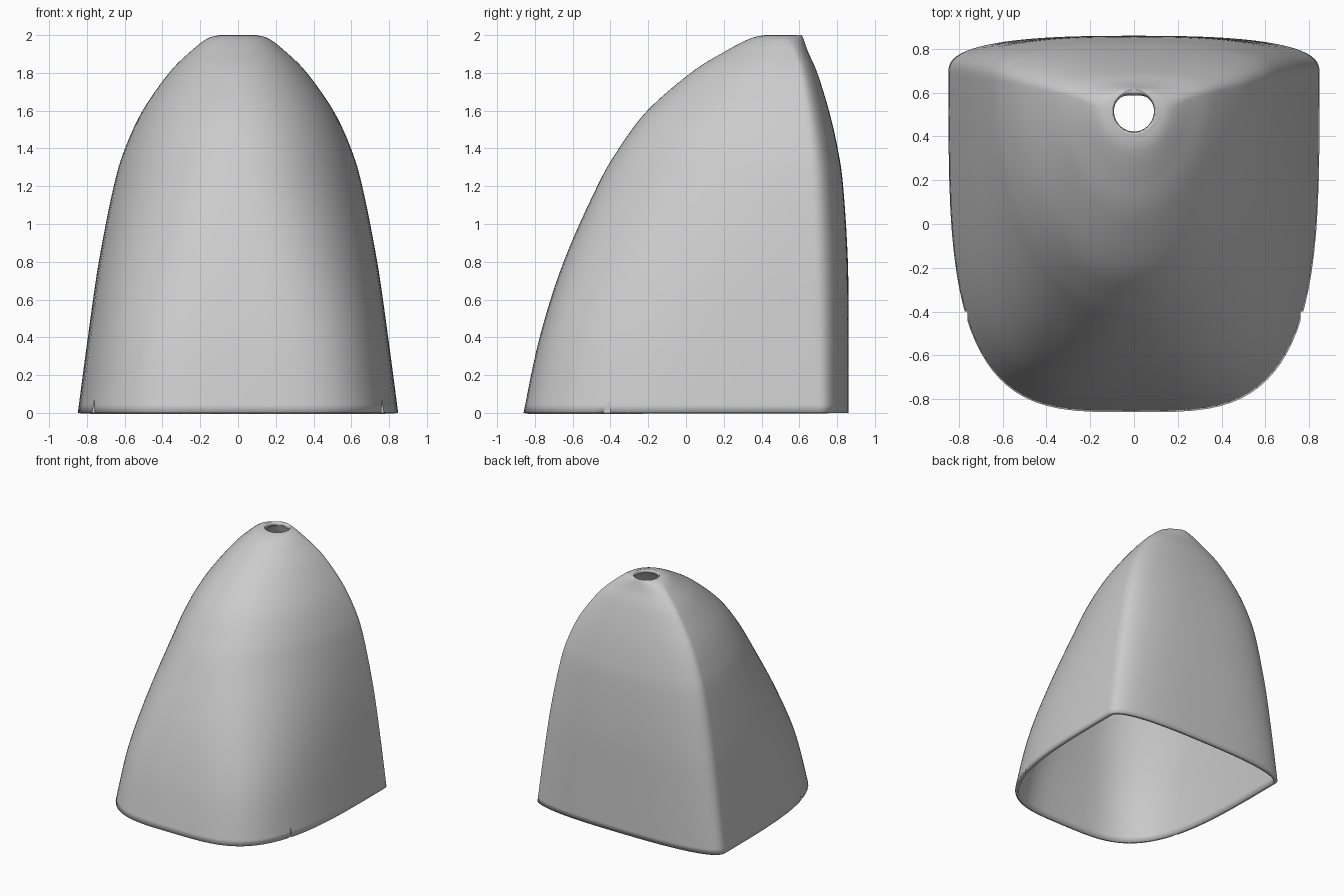
import bpy, bmesh, math

if "Cube" in bpy.data.objects:
    bpy.data.objects.remove(bpy.data.objects["Cube"])

grey = bpy.data.materials.new("plain_grey")
grey.diffuse_color = (0.6, 0.6, 0.6, 1)
grey.use_nodes = True
grey.node_tree.nodes["Principled BSDF"].inputs["Base Color"].default_value = grey.diffuse_color

# Key sections: height, half width, front y, back y, y of widest point, front power, back power
KEYS = [
    (0.00, 0.848, -0.860, 0.860, 0.69, 3.6, 2.7),
    (0.40, 0.795, -0.775, 0.860, 0.68, 3.4, 2.7),
    (0.80, 0.737, -0.648, 0.857, 0.67, 2.8, 2.6),
    (1.20, 0.658, -0.470, 0.832, 0.66, 2.3, 2.5),
    (1.40, 0.598, -0.355, 0.803, 0.65, 2.2, 2.4),
    (1.60, 0.505, -0.205, 0.757, 0.63, 2.1, 2.3),
    (1.80, 0.365, 0.025, 0.695, 0.60, 2.0, 2.2),
    (1.91, 0.255, 0.200, 0.647, 0.57, 2.0, 2.1),
    (1.98, 0.165, 0.335, 0.622, 0.53, 2.0, 2.0),
    (2.00, 0.098, 0.417, 0.613, 0.515, 2.0, 2.0),
]
STEPS, SIDES = 6, 96


def spline(a, b, c, d, t):
    return 0.5 * (2 * b + (c - a) * t + (2 * a - 5 * b + 4 * c - d) * t * t
                  + (3 * b - a - 3 * c + d) * t ** 3)


def sections():
    last = len(KEYS) - 1
    for i in range(last):
        quad = [KEYS[min(max(i + k, 0), last)] for k in (-1, 0, 1, 2)]
        for s in range(STEPS):
            yield [spline(*v, s / STEPS) for v in zip(*quad)]
    yield KEYS[-1]


def ring(bm, sec):
    z, w, front, back, mid, nf, nb = sec
    verts = []
    for k in range(SIDES):
        a = 2 * math.pi * k / SIDES
        c, s = math.cos(a), math.sin(a)
        n = nb if s > 0 else nf
        depth = back - mid if s > 0 else mid - front
        x = w * math.copysign(abs(c) ** (2 / n), c)
        y = mid + depth * math.copysign(abs(s) ** (2 / n), s)
        verts.append(bm.verts.new((x, y, z)))
    return verts


# Hollow shell lofted up to the round top hole
bm = bmesh.new()
rings = [ring(bm, s) for s in sections()]
for lo, hi in zip(rings, rings[1:]):
    for k in range(SIDES):
        j = (k + 1) % SIDES
        bm.faces.new((lo[k], lo[j], hi[j], hi[k]))
mesh = bpy.data.meshes.new("shell")
bm.to_mesh(mesh)
bm.free()
mesh.materials.append(grey)
shell = bpy.data.objects.new("shell", mesh)
bpy.context.collection.objects.link(shell)

wall = shell.modifiers.new("wall", 'SOLIDIFY')
wall.thickness = 0.03
wall.offset = -1

# Small notches in the lower side edges
for side, name in ((-1, "left"), (1, "right")):
    bpy.ops.mesh.primitive_cube_add(size=1, location=(side * 0.861, -0.435, 0.1))
    cutter = bpy.context.object
    cutter.name = name + "_notch_cutter"
    cutter.scale = (0.2, 0.07, 0.5)
    cutter.hide_render = True
    cutter.hide_viewport = True
    cutter.display_type = 'WIRE'
    cut = shell.modifiers.new(name + "_notch", 'BOOLEAN')
    cut.operation = 'DIFFERENCE'
    cut.object = cutter

# Smooth skin with crisp rims
bpy.ops.object.select_all(action='DESELECT')
shell.select_set(True)
bpy.context.view_layer.objects.active = shell
bpy.ops.object.shade_smooth_by_angle(angle=math.radians(35))
